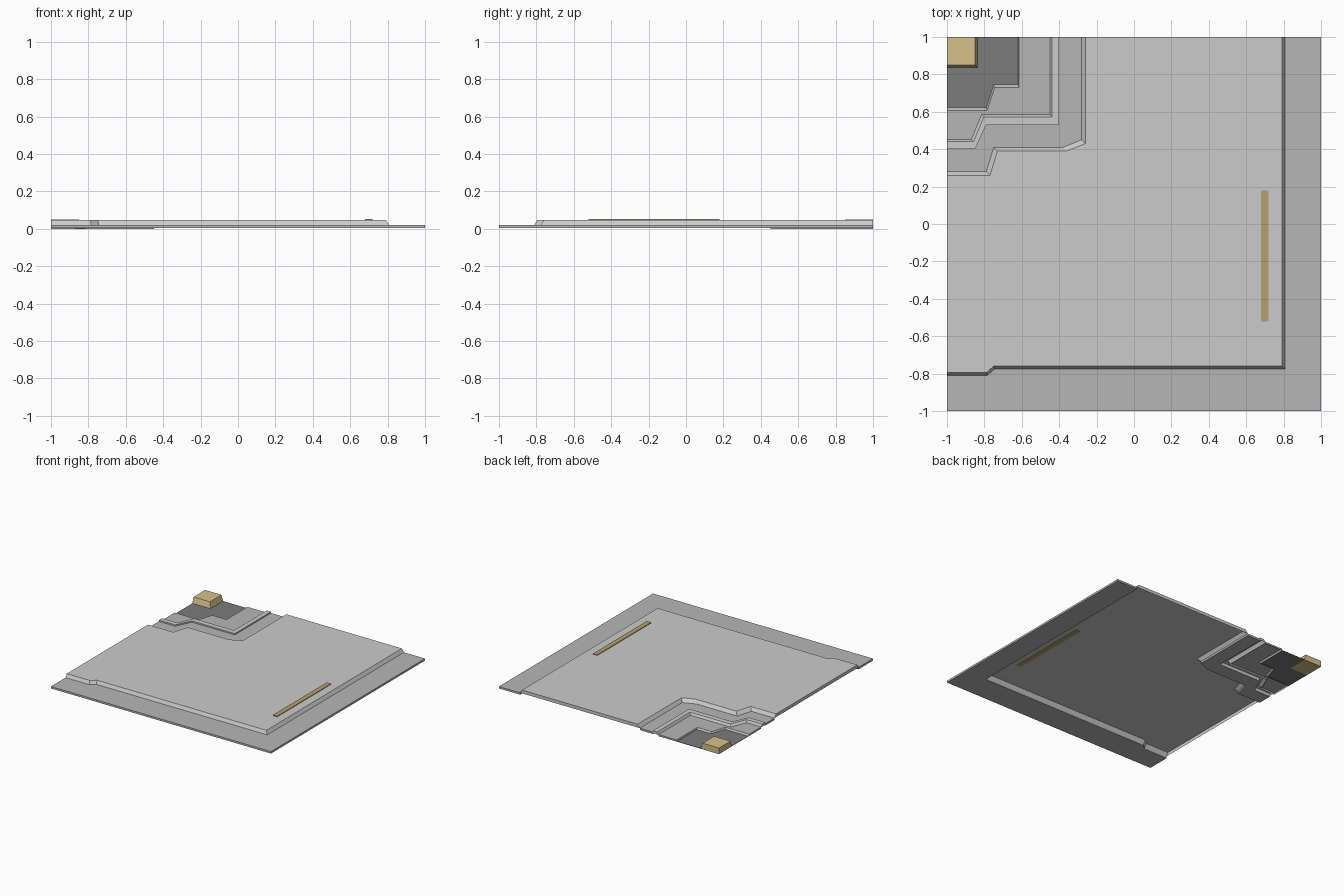
import bpy, bmesh

if "Cube" in bpy.data.objects:
    bpy.data.objects.remove(bpy.data.objects["Cube"])


def material(name, rgb):
    m = bpy.data.materials.new(name)
    m.diffuse_color = (*rgb, 1)
    m.use_nodes = True
    m.node_tree.nodes["Principled BSDF"].inputs["Base Color"].default_value = m.diffuse_color
    return m


MID = material("mid_grey", (0.47, 0.47, 0.47))
DARK = material("dark_grey", (0.2, 0.2, 0.2))
GOLD = material("gold", (0.68, 0.53, 0.26))
BROWN = material("brown", (0.46, 0.35, 0.16))


def loft(name, low, z0, high, z1, mat=None, floor=False):
    """Walls between two matching outlines, capped on top and optionally below."""
    bm = bmesh.new()
    a = [bm.verts.new((x, y, z0)) for x, y in low]
    b = [bm.verts.new((x, y, z1)) for x, y in high]
    n = len(a)
    for i in range(n):
        j = (i + 1) % n
        bm.faces.new((a[i], a[j], b[j], b[i]))
    bm.faces.new(b)
    if floor:
        bm.faces.new(a[::-1])
    me = bpy.data.meshes.new(name)
    bm.to_mesh(me)
    bm.free()
    ob = bpy.data.objects.new(name, me)
    bpy.context.collection.objects.link(ob)
    if mat:
        me.materials.append(mat)
    return ob


def shift(path, dx, dy):
    """Move a stepped edge, keeping its ends on the tile's left and back sides."""
    return [(x if x == -1 else x + dx, y if y == 1 else y + dy) for x, y in path]


# Stepped edges around the back left corner, from left side to back side
floor_edge = [(-1, .622), (-.79, .622), (-.75, .745), (-.62, .745), (-.62, 1)]
ridge_in = [(-1, .452), (-.87, .452), (-.815, .585), (-.45, .585), (-.45, 1)]
ridge_out = [(-1, .40), (-.85, .40), (-.79, .53), (-.40, .53), (-.40, 1)]
pit_edge = [(-1, .28), (-.79, .28), (-.75, .41), (-.38, .41), (-.28, .45), (-.28, 1)]
# Outer edge of the raised slab, at its foot and at its top
slab_foot = [(-1, -.81), (-.785, -.81), (-.745, -.775), (.808, -.775), (.808, 1)]
slab_top = [(-1, -.795), (-.79, -.795), (-.75, -.76), (.79, -.76), (.79, 1)]

# Raised slab, open underneath
loft("raised_slab", slab_foot + pit_edge[::-1], .021,
     slab_top + shift(pit_edge, .02, -.02)[::-1], .048)

# Lower border along the front and right
border = [(-1, -1), (1, -1), (1, 1)] + slab_foot[::-1]
loft("lower_border", border, .005, border, .021, MID, True)

# Step between slab and ridge
outer_step = pit_edge + ridge_out[::-1]
loft("outer_step", outer_step, .005, outer_step, .021, MID, True)

# Narrow ridge with a sloping inner face
loft("ridge", ridge_out + ridge_in[::-1], .012,
     ridge_out + shift(ridge_in, .012, -.012)[::-1], .032)

# Step inside the ridge
loft("inner_step", ridge_in + floor_edge[::-1], 0,
     ridge_in + shift(floor_edge, .005, -.015)[::-1], .014, MID)

# Dark corner floor
corner = floor_edge + [(-1, 1)]
loft("corner_floor", corner, 0, corner, .003, DARK)

# Gold corner block with sloping sides
loft("corner_block", [(-1, .835), (-.835, .835), (-.835, 1), (-1, 1)], 0,
     [(-1, .85), (-.85, .85), (-.85, 1), (-1, 1)], .05, GOLD, True)

# Thin inlaid strip
strip = [(.68, -.52), (.72, -.52), (.72, .18), (.68, .18)]
loft("inlay_strip", strip, .044, strip, .053, BROWN, True)
